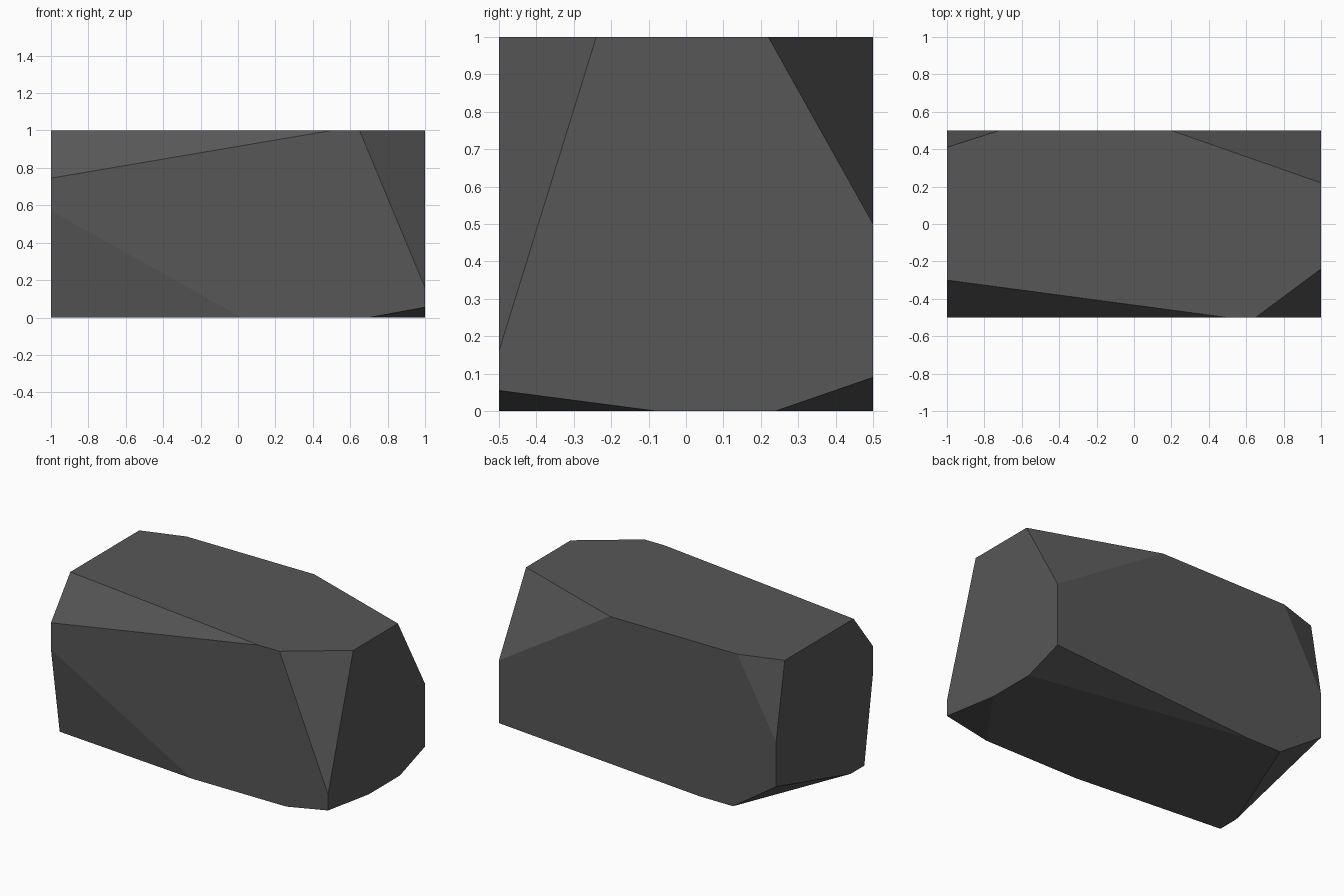
import bpy
import bmesh
from mathutils import Vector

if "Cube" in bpy.data.objects:
    bpy.data.objects.remove(bpy.data.objects["Cube"])

# one flat stone grey
stone = bpy.data.materials.new("dark_stone_grey")
stone.diffuse_color = (0.095, 0.095, 0.095, 1)
stone.use_nodes = True
stone.node_tree.nodes["Principled BSDF"].inputs["Base Color"].default_value = stone.diffuse_color

# base block 2 x 1 x 1, standing on the ground
bm = bmesh.new()
bmesh.ops.create_cube(bm, size=1)
for v in bm.verts:
    v.co = Vector((v.co.x * 2, v.co.y, v.co.z + 0.5))

# each corner: (direction signs) and how far the chip runs along x, y, z
chips = [
    ((-1, -1, 1), (1.50, 0.20, 0.255)),   # front left top
    ((1, -1, 1), (0.35, 0.26, 0.84)),     # front right top
    ((1, -1, -1), (0.30, 0.42, 0.055)),   # front right bottom
    ((-1, -1, -1), (1.02, 0.09, 0.57)),   # front left bottom
    ((1, 1, 1), (0.80, 0.28, 0.50)),      # back right top
    ((-1, 1, 1), (0.28, 0.09, 0.50)),     # back left top
    ((-1, 1, -1), (0.31, 0.77, 0.21)),    # back left bottom
    ((1, 1, -1), (1.45, 0.26, 0.09)),     # back right bottom
]


def chip_corner(sign, run):
    """Slice one corner off the block and close the cut."""
    sx, sy, sz = sign
    corner = Vector((sx, sy * 0.5, 0.5 + sz * 0.5))
    normal = Vector((sx / run[0], sy / run[1], sz / run[2])).normalized()
    point = corner - Vector((sx * run[0], 0, 0))
    geom = bm.verts[:] + bm.edges[:] + bm.faces[:]
    cut = bmesh.ops.bisect_plane(bm, geom=geom, dist=1e-5, plane_co=point,
                                 plane_no=normal, clear_outer=True)
    edges = [e for e in cut["geom_cut"] if isinstance(e, bmesh.types.BMEdge)]
    bmesh.ops.contextual_create(bm, geom=edges)


for sign, run in chips:
    chip_corner(sign, run)
bmesh.ops.recalc_face_normals(bm, faces=bm.faces[:])

# chipped rock
mesh = bpy.data.meshes.new("rock")
bm.to_mesh(mesh)
bm.free()
mesh.materials.append(stone)
rock = bpy.data.objects.new("rock", mesh)
bpy.context.collection.objects.link(rock)
